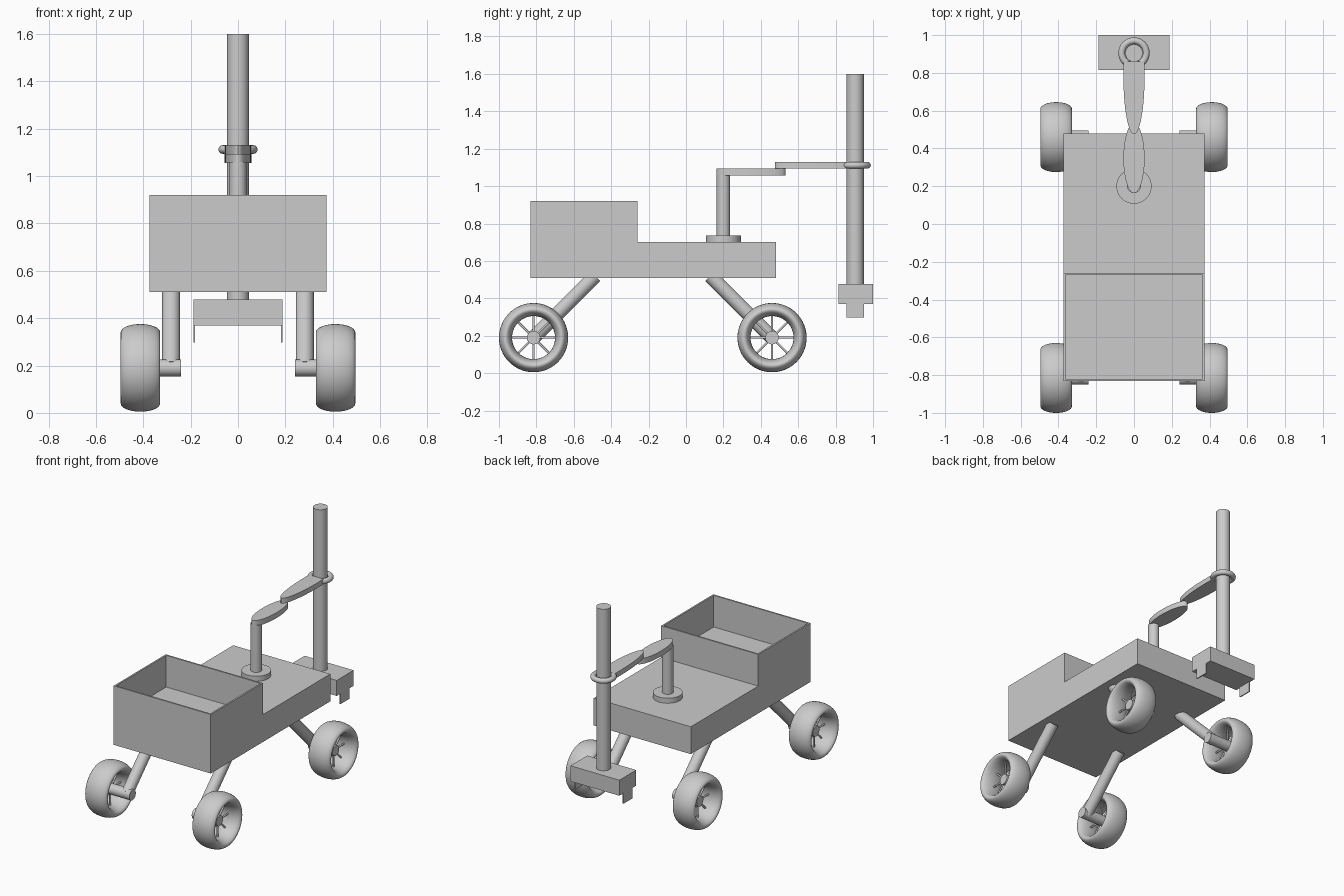
import bpy
import bmesh
from math import cos, sin, pi, radians
from mathutils import Vector

cube = bpy.data.objects.get("Cube")
if cube:
    bpy.data.objects.remove(cube, do_unlink=True)

GREY = (0.6, 0.6, 0.6, 1)
grey = bpy.data.materials.new("plain grey")
grey.use_nodes = True
grey.diffuse_color = GREY
grey.node_tree.nodes["Principled BSDF"].inputs["Base Color"].default_value = GREY


def finish(name, smooth=True):
    ob = bpy.context.object
    ob.name = name
    ob.data.materials.append(grey)
    if smooth:
        bpy.ops.object.shade_smooth_by_angle(angle=radians(35))
    return ob


def rod(name, a, b, radius, sides=32):
    a, b = Vector(a), Vector(b)
    d = b - a
    bpy.ops.mesh.primitive_cylinder_add(
        vertices=sides, radius=radius, depth=d.length, location=(a + b) / 2,
        rotation=d.to_track_quat('Z', 'Y').to_euler())
    return finish(name)


def box(name, low, high):
    low, high = Vector(low), Vector(high)
    bpy.ops.mesh.primitive_cube_add(size=1, location=(low + high) / 2)
    bpy.context.object.scale = high - low
    return finish(name, smooth=False)


def plate(name, outline, z0, z1):
    """Flat plate: an outline extruded upwards."""
    bm = bmesh.new()
    face = bm.faces.new([bm.verts.new((x, y, z0)) for x, y in outline])
    top = bmesh.ops.extrude_face_region(bm, geom=[face])
    bmesh.ops.translate(bm, vec=(0, 0, z1 - z0),
                        verts=[v for v in top["geom"] if isinstance(v, bmesh.types.BMVert)])
    bmesh.ops.recalc_face_normals(bm, faces=bm.faces)
    mesh = bpy.data.meshes.new(name)
    bm.to_mesh(mesh)
    bm.free()
    ob = bpy.data.objects.new(name, mesh)
    bpy.context.collection.objects.link(ob)
    bpy.ops.object.select_all(action='DESELECT')
    ob.select_set(True)
    bpy.context.view_layer.objects.active = ob
    return finish(name)


# Body: deck with an open bin at one end
W, BACK, BIN, NOSE = 0.373, -0.832, -0.26, 0.48
LOW, DECK, RIM, WALL = 0.51, 0.7, 0.92, 0.016
bm = bmesh.new()
profile = [(BACK, LOW), (NOSE, LOW), (NOSE, DECK), (BIN, DECK), (BIN, RIM), (BACK, RIM)]
side = bm.faces.new([bm.verts.new((-W, y, z)) for y, z in profile])
ext = bmesh.ops.extrude_face_region(bm, geom=[side])
bmesh.ops.translate(bm, vec=(2 * W, 0, 0),
                    verts=[v for v in ext["geom"] if isinstance(v, bmesh.types.BMVert)])
bmesh.ops.recalc_face_normals(bm, faces=bm.faces)
rim = max(bm.faces, key=lambda f: f.calc_center_median().z)
bmesh.ops.inset_region(bm, faces=[rim], thickness=WALL)
well = bmesh.ops.extrude_face_region(bm, geom=[rim])
bmesh.ops.translate(bm, vec=(0, 0, DECK - RIM),
                    verts=[v for v in well["geom"] if isinstance(v, bmesh.types.BMVert)])
bmesh.ops.delete(bm, geom=[rim], context='FACES_ONLY') if rim.is_valid else None
bmesh.ops.recalc_face_normals(bm, faces=bm.faces)
mesh = bpy.data.meshes.new("body")
bm.to_mesh(mesh)
bm.free()
mesh.materials.append(grey)
bpy.context.collection.objects.link(bpy.data.objects.new("body", mesh))

# Wheels, axles and slanted legs
AXLE_Z, WHEEL_X, LEG_X = 0.19, 0.412, 0.282
for side_name, sx in (("left", 1), ("right", -1)):
    for end_name, y, lean in (("bin", -0.815, 1), ("arm", 0.46, -1)):
        tag = f"{side_name}_{end_name}_"
        hub = Vector((sx * WHEEL_X, y, AXLE_Z))
        bpy.ops.mesh.primitive_torus_add(
            major_segments=64, minor_segments=32, major_radius=0.15, minor_radius=0.035,
            location=hub, rotation=(0, pi / 2, 0))
        bpy.context.object.scale.z = 2.38
        finish(tag + "tyre")
        rod(tag + "axle", (sx * 0.24, y, AXLE_Z), (sx * 0.43, y, AXLE_Z), 0.036)
        for i in range(8):
            d = Vector((0, cos(i * pi / 4), sin(i * pi / 4)))
            rod(f"{tag}spoke_{i + 1}", hub + d * 0.02, hub + d * 0.125, 0.006, 12)
        rod(tag + "leg", (sx * LEG_X, y, AXLE_Z),
            (sx * LEG_X, y + lean * 0.33, AXLE_Z + 0.33), 0.038)

# Arm: pedestal, post and two flat links
POST_Y = 0.2
rod("pedestal", (0, POST_Y, DECK), (0, POST_Y, 0.735), 0.093, 48)
rod("arm_post", (0, POST_Y, 0.735), (0, POST_Y, 1.06), 0.036)
turn = [2 * pi * i / 48 for i in range(48)]
plate("lower_link", [(0.056 * cos(t), 0.348 + 0.185 * sin(t)) for t in turn], 1.056, 1.094)
half = [pi + pi * i / 24 for i in range(25)]
plate("upper_link", [(0.056 * cos(t), 0.78 + 0.305 * sin(t)) for t in half]
      + [(0.056, 0.86), (-0.056, 0.86)], 1.094, 1.13)

# Tall tube held by a ring
TUBE_Y = 0.905
bpy.ops.mesh.primitive_torus_add(
    major_segments=48, minor_segments=20, major_radius=0.065, minor_radius=0.018,
    location=(0, TUBE_Y, 1.112))
finish("clamp_ring")
rod("tall_tube", (0, TUBE_Y, 0.47), (0, TUBE_Y, 1.6), 0.046, 48)

# Foot block with thin tabs at both ends
box("foot_block", (-0.188, 0.815, 0.37), (0.188, 1.0, 0.478))
for name, sx in (("left_tab", 1), ("right_tab", -1)):
    x0, x1 = sorted((sx * 0.181, sx * 0.188))
    box(name, (x0, 0.858, 0.297), (x1, 0.953, 0.375))
